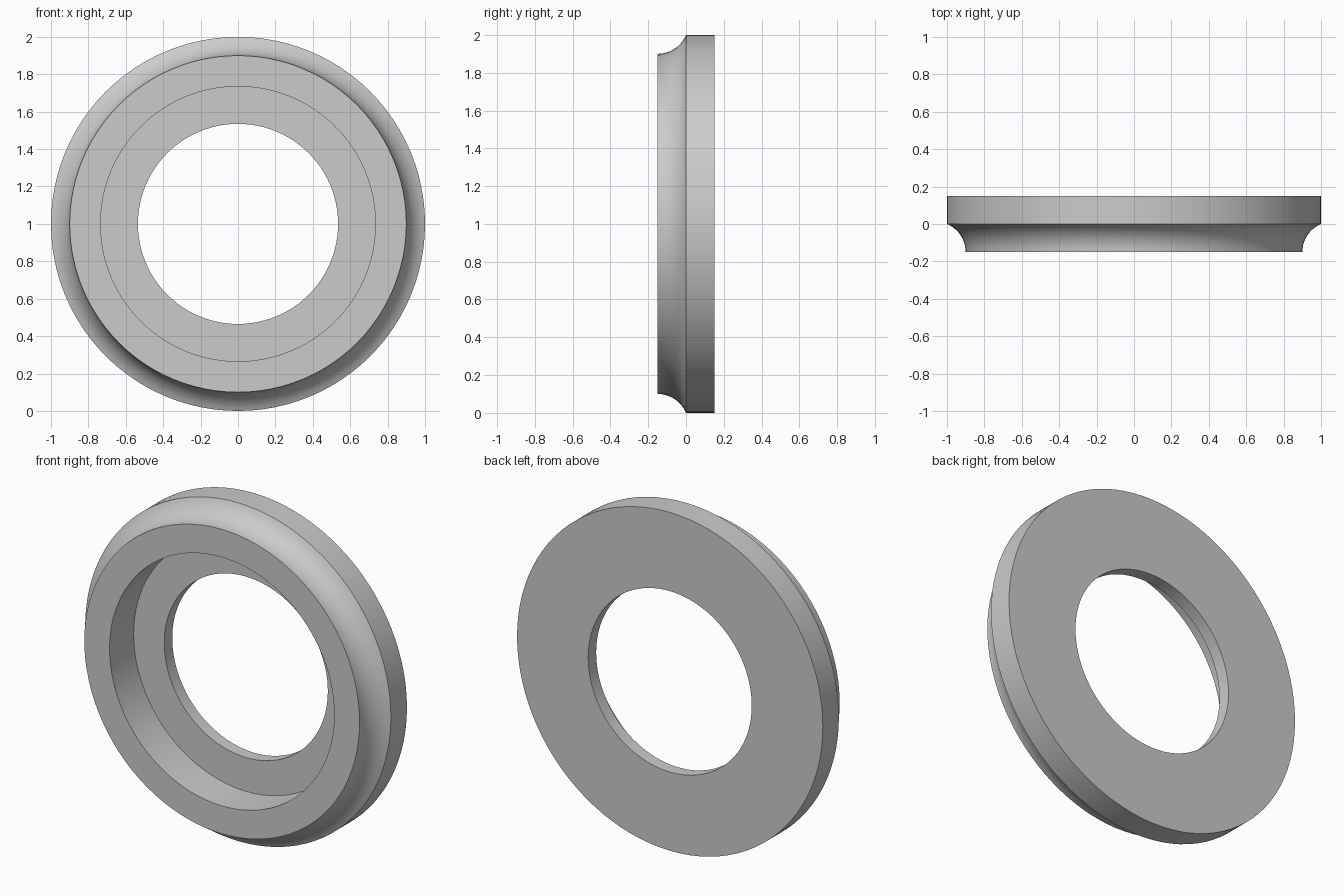
import bpy, bmesh, math
from mathutils import Vector

if "Cube" in bpy.data.objects:
    bpy.data.objects.remove(bpy.data.objects["Cube"])

SEGMENTS = 96
ARC_STEPS = 10

# Cross-section as (radius, y): recessed bore, back plate, outer rim
profile = [(0.735, -0.15), (0.735, 0.075), (0.535, 0.075),
           (0.535, 0.15), (1.0, 0.15), (1.0, 0.0)]

# Concave cove running from the rim down to the front face
R = 0.1625
end = math.asin(0.15 / R)
for i in range(1, ARC_STEPS + 1):
    a = end * (1 - i / ARC_STEPS)
    profile.append((0.9 + R - R * math.cos(a), -0.15 + R * math.sin(a)))

# Revolve the closed section around the y axis
bm = bmesh.new()
verts = [bm.verts.new((r, y, 1.0)) for r, y in profile]
edges = [bm.edges.new((v, verts[(i + 1) % len(verts)])) for i, v in enumerate(verts)]
bmesh.ops.spin(bm, geom=verts + edges, cent=Vector((0, 0, 1)), axis=Vector((0, 1, 0)),
               angle=math.tau, steps=SEGMENTS, use_merge=True)
bmesh.ops.remove_doubles(bm, verts=bm.verts[:], dist=1e-5)
bmesh.ops.recalc_face_normals(bm, faces=bm.faces[:])

mesh = bpy.data.meshes.new("rosette_ring")
bm.to_mesh(mesh)
bm.free()
ring = bpy.data.objects.new("rosette_ring", mesh)
bpy.context.collection.objects.link(ring)

# Smooth curved walls, crisp rims
bpy.context.view_layer.objects.active = ring
ring.select_set(True)
bpy.ops.object.shade_smooth_by_angle(angle=math.radians(20))
